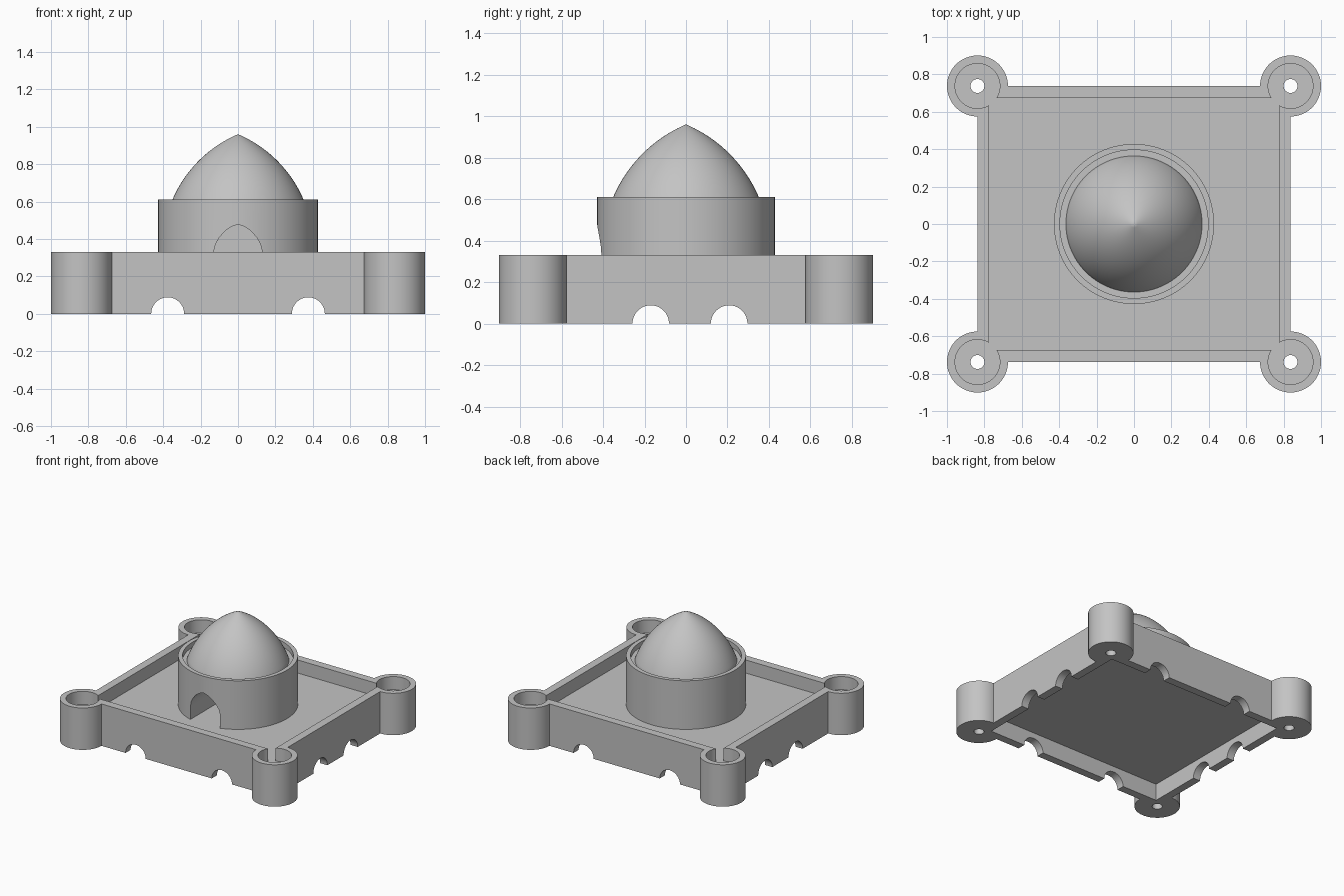
import bpy, bmesh, math
from mathutils import Matrix

cube = bpy.data.objects.get("Cube")
if cube:
    bpy.data.objects.remove(cube, do_unlink=True)

stone = bpy.data.materials.new("grey_stone")
stone.use_nodes = True
GREY = (0.55, 0.55, 0.55, 1)
stone.diffuse_color = GREY
stone.node_tree.nodes["Principled BSDF"].inputs["Base Color"].default_value = GREY

WALL_TOP, FLOOR, UNDER = 0.33, 0.227, 0.133
HALF_X, HALF_Y, THICK = 0.837, 0.738, 0.063
CORNERS = [(sx * HALF_X, sy * HALF_Y) for sx in (-1, 1) for sy in (-1, 1)]


def finish(name, bm):
    bmesh.ops.recalc_face_normals(bm, faces=bm.faces)
    mesh = bpy.data.meshes.new(name)
    bm.to_mesh(mesh)
    bm.free()
    obj = bpy.data.objects.new(name, mesh)
    bpy.context.collection.objects.link(obj)
    mesh.materials.append(stone)
    return obj


def box(name, hx, hy, z0, z1):
    bm = bmesh.new()
    bmesh.ops.create_cube(bm, size=1, matrix=Matrix.Translation((0, 0, (z0 + z1) / 2))
                          @ Matrix.Diagonal((2 * hx, 2 * hy, z1 - z0, 1)))
    return finish(name, bm)


def cylinder(name, r, x, y, z0, z1, sides=64):
    bm = bmesh.new()
    bmesh.ops.create_cone(bm, cap_ends=True, segments=sides, radius1=r, radius2=r,
                          depth=z1 - z0, matrix=Matrix.Translation((x, y, (z0 + z1) / 2)))
    return finish(name, bm)


def tunnel(name, r, axis, offset):
    """Horizontal cylinder at ground level, running along x or y."""
    obj = cylinder(name, r, 0, 0, -1.5, 1.5)
    if axis == "x":
        turn, place = Matrix.Rotation(math.pi / 2, 4, "Y"), (0, offset, 0)
    else:
        turn, place = Matrix.Rotation(math.pi / 2, 4, "X"), (offset, 0, 0)
    obj.data.transform(Matrix.Translation(place) @ turn)
    return obj


def lathe(name, profile, sides=96):
    bm = bmesh.new()
    verts = [bm.verts.new((r, 0, z)) for r, z in profile]
    edges = [bm.edges.new(pair) for pair in zip(verts, verts[1:])]
    bmesh.ops.spin(bm, geom=verts + edges, cent=(0, 0, 0), axis=(0, 0, 1),
                   angle=math.tau, steps=sides)
    bmesh.ops.remove_doubles(bm, verts=bm.verts, dist=0.0001)
    return finish(name, bm)


def combine(target, tool, operation):
    """Apply one boolean and throw the tool away."""
    tool.hide_render = True
    mod = target.modifiers.new("boolean", "BOOLEAN")
    mod.operation, mod.object, mod.solver = operation, tool, "EXACT"
    bpy.context.view_layer.update()
    graph = bpy.context.evaluated_depsgraph_get()
    mesh = bpy.data.meshes.new_from_object(target.evaluated_get(graph))
    target.modifiers.clear()
    target.data = mesh
    bpy.data.objects.remove(tool, do_unlink=True)


def smooth(obj):
    bpy.ops.object.select_all(action="DESELECT")
    obj.select_set(True)
    bpy.context.view_layer.objects.active = obj
    bpy.ops.object.shade_smooth_by_angle(angle=math.radians(30))


# Fort walls with corner towers
walls = box("fort_walls", HALF_X, HALF_Y, 0, WALL_TOP)
for x, y in CORNERS:
    combine(walls, cylinder("tower", 0.163, x, y, 0, WALL_TOP), "UNION")

# Courtyard, tower wells and drain holes
inner = (HALF_X - THICK, HALF_Y - THICK)
combine(walls, box("courtyard", *inner, FLOOR, 0.5), "DIFFERENCE")
combine(walls, box("underside", *inner, -0.1, UNDER), "DIFFERENCE")
for x, y in CORNERS:
    combine(walls, cylinder("well", 0.12, x, y, FLOOR, 0.5), "DIFFERENCE")
    combine(walls, cylinder("drain", 0.037, x, y, -0.1, 0.5, 32), "DIFFERENCE")

# Half-round arches along the foot of the walls
for axis, offset in (("y", -0.376), ("y", 0.376), ("x", -0.17), ("x", 0.208)):
    combine(walls, tunnel("arch", 0.088, axis, offset), "DIFFERENCE")
smooth(walls)

# Round drum with a shallow recess under the dome
drum = lathe("drum", [(0, FLOOR - 0.02), (0.428, FLOOR - 0.02), (0.428, 0.61),
                      (0.396, 0.61), (0.396, 0.57), (0, 0.57)])

# Pointed doorway cut into the front of the drum
half = [(0.13, 0.1), (0.13, 0.33), (0.12, 0.372), (0.1, 0.408), (0.07, 0.442), (0.035, 0.466)]
outline = half + [(0, 0.478)] + [(-x, z) for x, z in reversed(half)]
bm = bmesh.new()
face = bm.faces.new([bm.verts.new((x, -0.6, z)) for x, z in outline])
end = bmesh.ops.extrude_face_region(bm, geom=[face])["geom"]
bmesh.ops.translate(bm, vec=(0, 0.6, 0),
                    verts=[v for v in end if isinstance(v, bmesh.types.BMVert)])
combine(drum, finish("doorway", bm), "DIFFERENCE")
smooth(drum)

# Pointed dome: a circular arc turned round the axis
START, STOP, RADIUS, STEPS = math.radians(23), math.radians(70), 0.663, 24
arc = []
for i in range(STEPS + 1):
    a = START + (STOP - START) * i / STEPS
    arc.append((RADIUS * (math.sin(a) - math.sin(START)),
                0.96 + RADIUS * (math.cos(a) - math.cos(START))))
dome = lathe("dome", arc + [(arc[-1][0], 0.56), (0, 0.56)])
smooth(dome)
